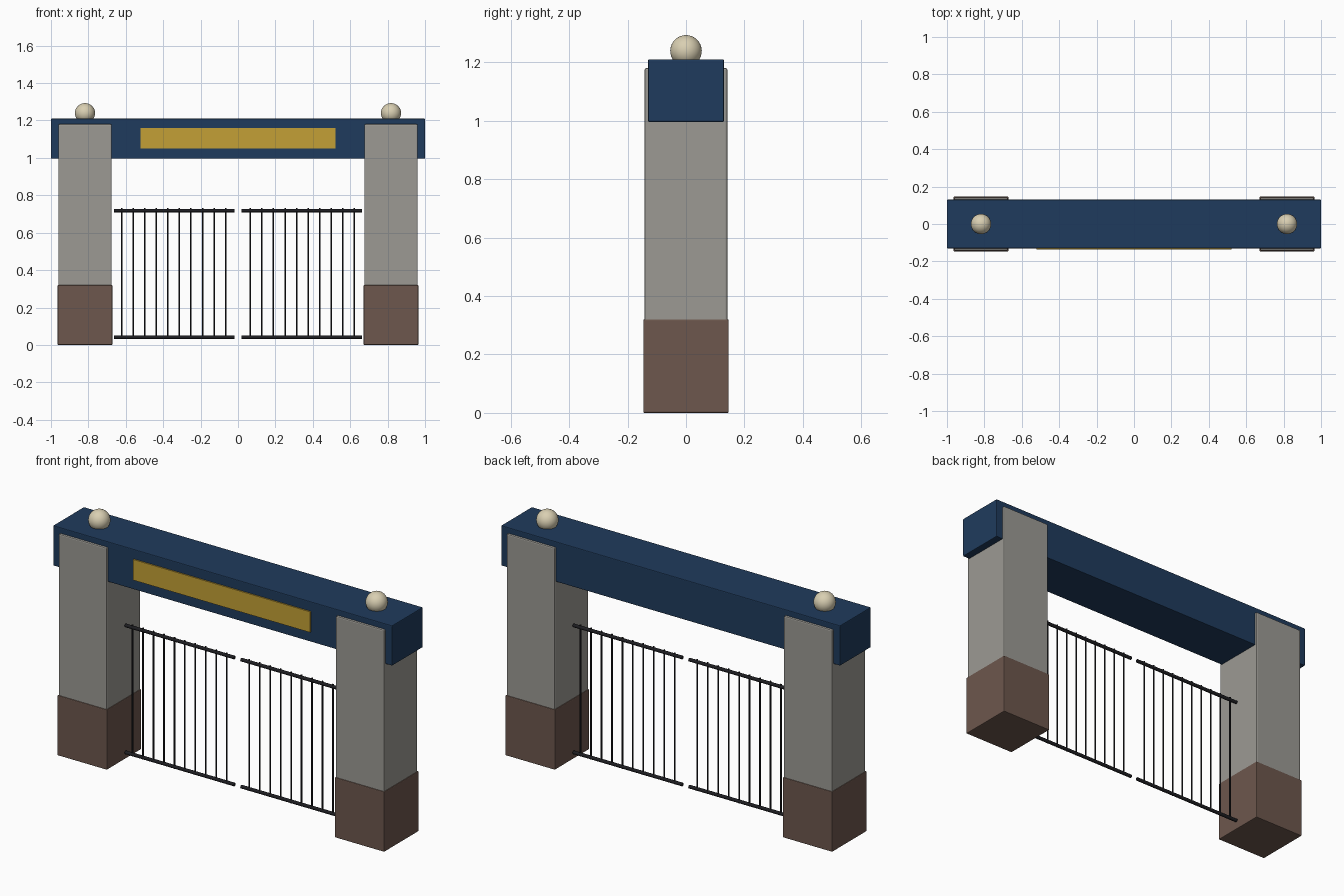
import bpy
from math import pi

cube = bpy.data.objects.get("Cube")
if cube:
    bpy.data.objects.remove(cube, do_unlink=True)


def make_material(name, rgb):
    # 8-bit display colour to linear
    lin = [((c / 255 + 0.055) / 1.055) ** 2.4 for c in rgb]
    mat = bpy.data.materials.new(name)
    mat.use_nodes = True
    mat.diffuse_color = (*lin, 1)
    bsdf = mat.node_tree.nodes["Principled BSDF"]
    bsdf.inputs["Base Color"].default_value = (*lin, 1)
    return mat


STONE = make_material("grey stone", (156, 154, 148))
BROWN = make_material("brown plinth", (109, 87, 77))
NAVY = make_material("navy blue", (31, 59, 93))
GOLD = make_material("gold panel", (196, 160, 54))
CREAM = make_material("cream", (217, 207, 178))
IRON = make_material("black iron", (30, 30, 34))


def finish(name, mat):
    obj = bpy.context.object
    obj.name = name
    obj.data.materials.append(mat)
    return obj


def box(name, center, size, mat, bevel=0.0):
    bpy.ops.mesh.primitive_cube_add(size=1, location=center)
    obj = finish(name, mat)
    obj.scale = size
    bpy.ops.object.transform_apply(location=False, rotation=False, scale=True)
    if bevel:
        mod = obj.modifiers.new("Bevel", "BEVEL")
        mod.width = bevel
        mod.segments = 2
    return obj


def rod(name, center, radius, length, mat, along_x=False):
    bpy.ops.mesh.primitive_cylinder_add(
        vertices=12, radius=radius, depth=length, location=center,
        rotation=(0, pi / 2 if along_x else 0, 0))
    obj = finish(name, mat)
    bpy.ops.object.shade_smooth_by_angle()
    return obj


# Crossbeam and blank sign panel
box("crossbeam", (0, 0, 1.103), (2, 0.26, 0.214), NAVY, 0.004)
box("sign_panel", (0, -0.131, 1.104), (1.044, 0.012, 0.11), GOLD)

BARS = 10
for side, sx in (("left", 1), ("right", -1)):
    # Pillar, plinth and ball finial
    px = 0.818 * sx
    box(f"{side}_pillar", (px, 0, 0.595), (0.285, 0.283, 1.17), STONE, 0.006)
    box(f"{side}_plinth", (px, 0, 0.16), (0.293, 0.292, 0.32), BROWN, 0.004)
    bpy.ops.mesh.primitive_uv_sphere_add(
        segments=32, ring_count=16, radius=0.054, location=(px, 0, 1.239))
    finish(f"{side}_finial", CREAM)
    bpy.ops.object.shade_smooth()

    # Gate leaf: two rails and a row of upright bars
    gx = 0.341 * sx
    for level, z in (("top", 0.718), ("bottom", 0.041)):
        rod(f"{side}_gate_{level}_rail", (gx, 0, z), 0.009, 0.643, IRON, True)
    for i in range(BARS):
        x = gx + (i - (BARS - 1) / 2) * 0.0618 + 0.003 * sx
        rod(f"{side}_gate_bar_{i + 1}", (x, 0, 0.382), 0.004, 0.7, IRON)
